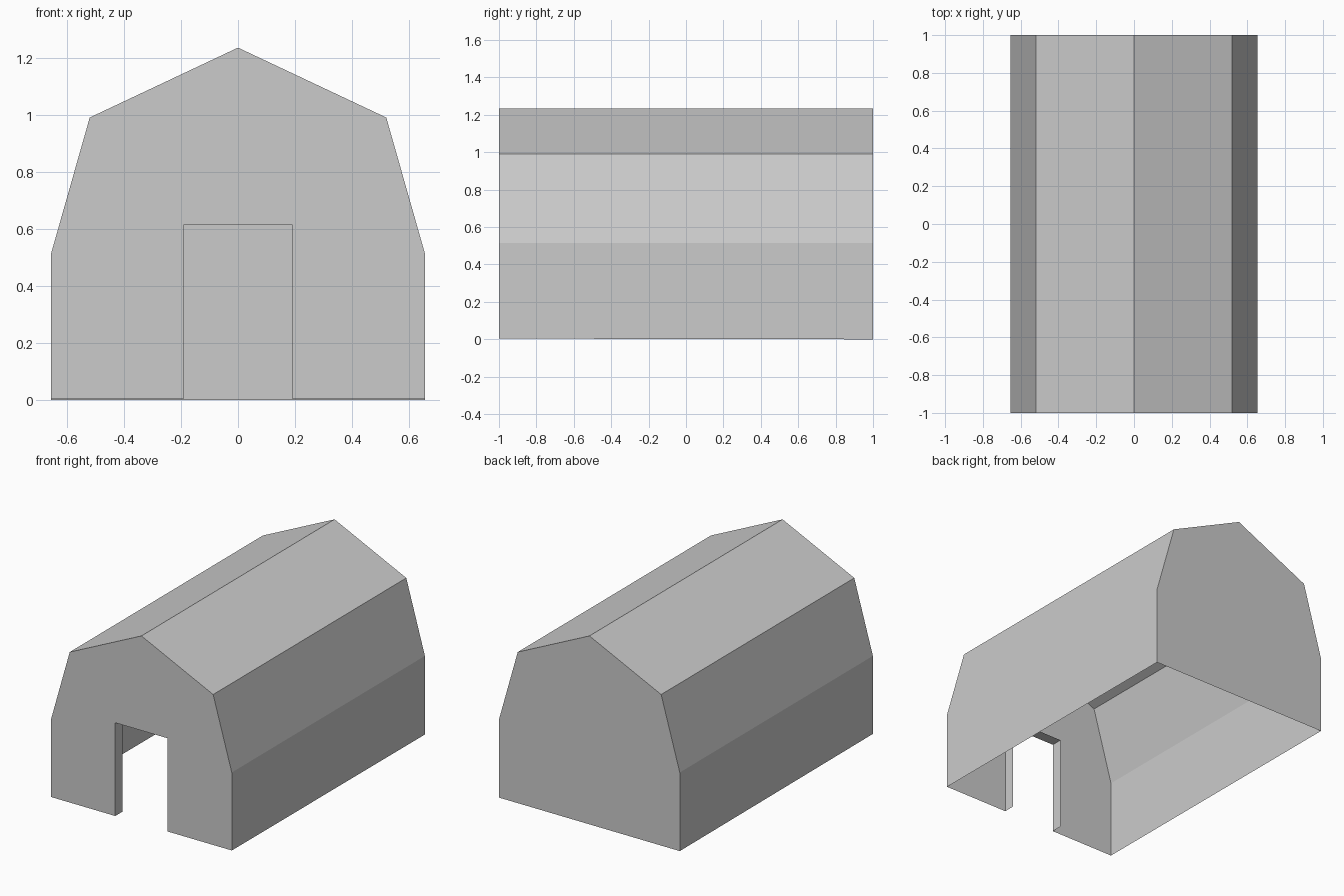
import bpy
import bmesh

if "Cube" in bpy.data.objects:
    bpy.data.objects.remove(bpy.data.objects["Cube"])

# Single plain grey
grey = bpy.data.materials.new("plain grey")
grey.diffuse_color = (0.6, 0.6, 0.6, 1.0)
grey.use_nodes = True
grey.node_tree.nodes["Principled BSDF"].inputs["Base Color"].default_value = grey.diffuse_color


def make_object(name, build):
    bm = bmesh.new()
    build(bm)
    mesh = bpy.data.meshes.new(name)
    bm.to_mesh(mesh)
    bm.free()
    mesh.materials.append(grey)
    obj = bpy.data.objects.new(name, mesh)
    bpy.context.collection.objects.link(obj)
    return obj


def row(bm, points, y, base=0.0):
    return [bm.verts.new((x, y, max(z, base))) for x, z in points]


def strip(bm, near, far):
    for i in range(len(near) - 1):
        bm.faces.new((near[i], far[i], far[i + 1], near[i + 1]))


# Gambrel profile, right foot over the ridge to left foot
half = [(0.655, 0.0), (0.655, 0.515), (0.52, 0.99)]
profile = half + [(0.0, 1.235)] + [(-x, z) for x, z in reversed(half)]
door = [(-0.19, 0.0), (-0.19, 0.615), (0.19, 0.615), (0.19, 0.0)]
FRONT_BASE = 0.004


# Thin open-bottomed shell: walls, roof, gables and doorway
def build_barn(bm):
    front = row(bm, profile, -1.0, FRONT_BASE)
    back = row(bm, profile, 1.0)
    strip(bm, front, back)
    bm.faces.new(back[::-1])
    # Front gable with door notch, and door reveal turned inward
    opening = row(bm, door, -1.0, FRONT_BASE)
    reveal = row(bm, door, -0.927, FRONT_BASE)
    bm.faces.new(front + opening)
    strip(bm, opening, reveal)


make_object("barn_shell", build_barn)
